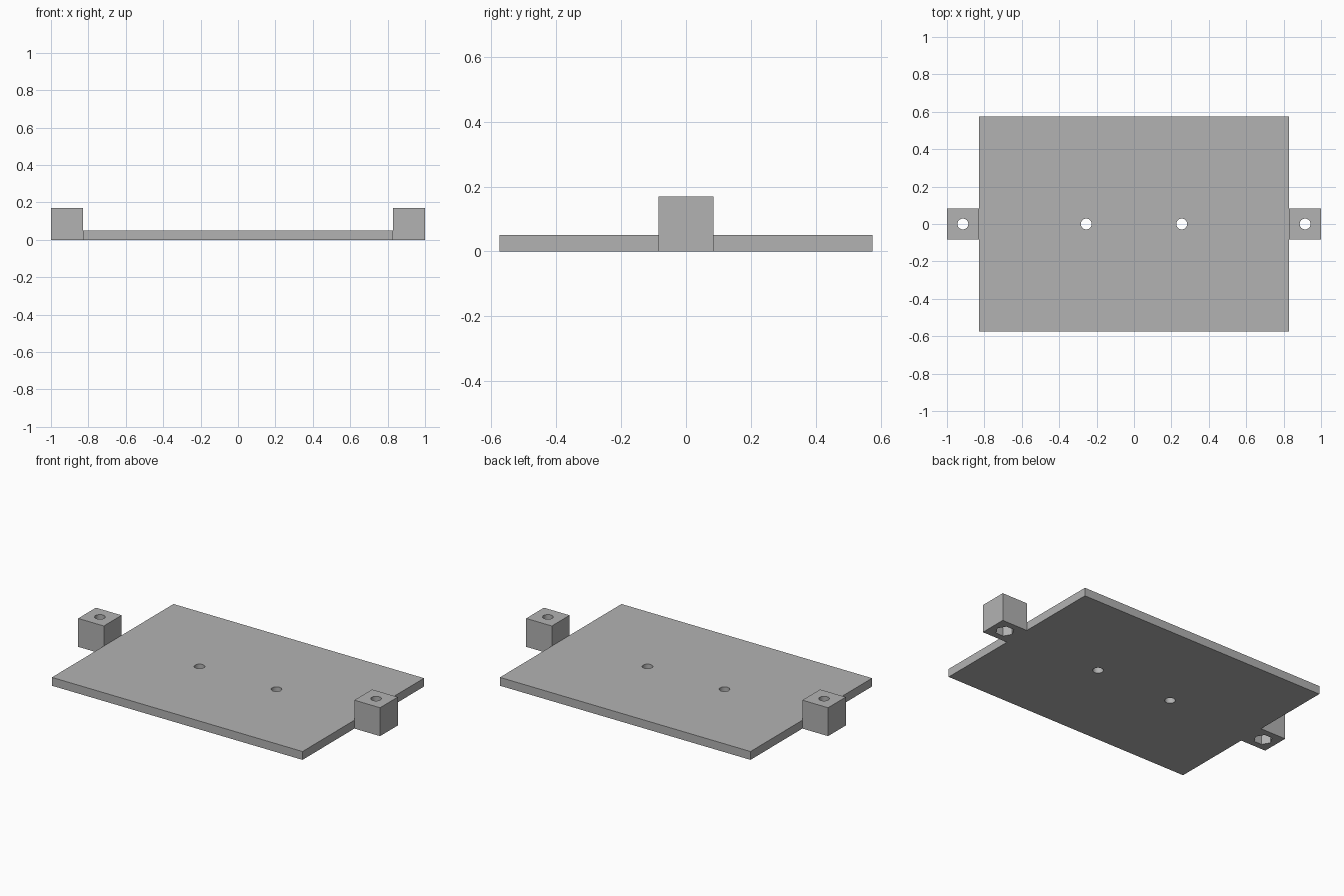
import bpy
import math

if "Cube" in bpy.data.objects:
    bpy.data.objects.remove(bpy.data.objects["Cube"])

grey = bpy.data.materials.new("plain grey")
grey.diffuse_color = (0.448, 0.448, 0.448, 1.0)
grey.use_nodes = True
grey.node_tree.nodes["Principled BSDF"].inputs["Base Color"].default_value = grey.diffuse_color


def box(name, x0, x1, half_y, height):
    bpy.ops.mesh.primitive_cube_add(size=1, location=((x0 + x1) / 2, 0, height / 2))
    ob = bpy.context.object
    ob.name = name
    ob.scale = (x1 - x0, 2 * half_y, height)
    bpy.ops.object.transform_apply(location=True, rotation=False, scale=True)
    ob.data.materials.append(grey)
    return ob


def prism(name, x, radius, sides, z0, z1):
    bpy.ops.mesh.primitive_cylinder_add(vertices=sides, radius=radius, depth=z1 - z0,
                                        location=(x, 0, (z0 + z1) / 2))
    ob = bpy.context.object
    ob.name = name
    ob.data.materials.append(grey)
    return ob


def cut(target, cutter):
    mod = target.modifiers.new("cut", 'BOOLEAN')
    mod.operation = 'DIFFERENCE'
    mod.solver = 'EXACT'
    mod.object = cutter
    bpy.ops.object.select_all(action='DESELECT')
    target.select_set(True)
    bpy.context.view_layer.objects.active = target
    bpy.ops.object.modifier_apply(modifier=mod.name)
    bpy.data.objects.remove(cutter)


def finish(ob):
    bpy.ops.object.select_all(action='DESELECT')
    ob.select_set(True)
    bpy.context.view_layer.objects.active = ob
    bpy.ops.object.shade_smooth_by_angle(angle=math.radians(30))


# Base plate with two screw holes
plate = box("base_plate", -0.83, 0.83, 0.575, 0.05)
for x in (-0.255, 0.255):
    cut(plate, prism("screw_hole", x, 0.029, 32, -0.1, 0.2))
finish(plate)

# Mounting blocks at both ends: a bolt hole and a hexagonal nut pocket underneath
for side, label in ((-1, "left"), (1, "right")):
    x0, x1 = sorted((side * 0.83, side * 1.0))
    block = box(label + "_mounting_block", x0, x1, 0.084, 0.17)
    cut(block, prism("bolt_hole", side * 0.915, 0.029, 32, -0.1, 0.3))
    nut = prism("nut_pocket", side * 0.915, 0.052, 6, -0.1, 0.07)
    nut.rotation_euler.z = math.radians(30)  # corners point along x
    bpy.context.view_layer.update()
    cut(block, nut)
    finish(block)
